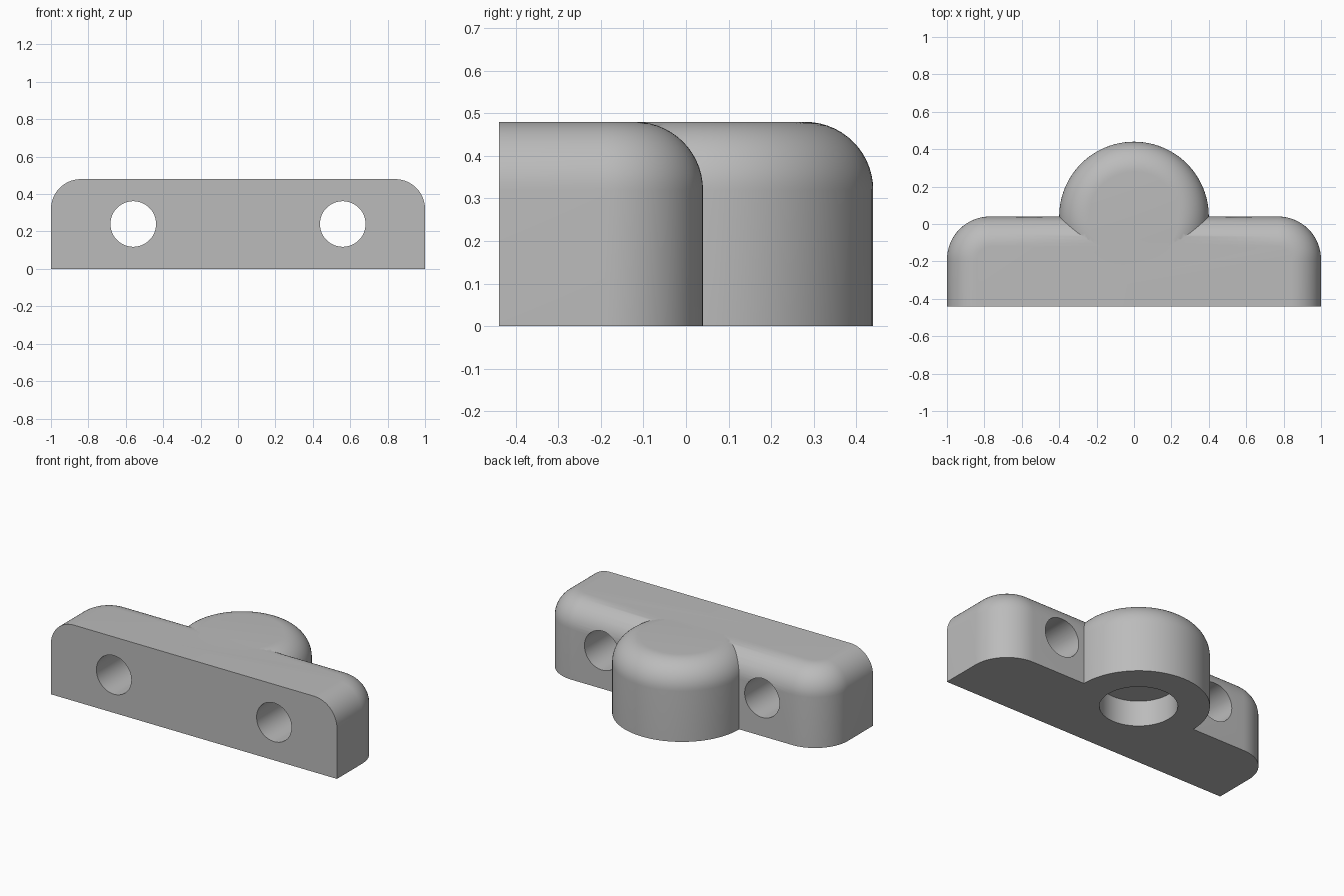
import bpy, bmesh, math

cube = bpy.data.objects.get("Cube")
if cube:
    bpy.data.objects.remove(cube, do_unlink=True)

HEIGHT, FILLET = 0.48, 0.16
BACK, FRONT, CORNER = 0.04, -0.44, 0.23

grey = bpy.data.materials.new("plain grey")
grey.use_nodes = True
grey.diffuse_color = (0.5, 0.5, 0.5, 1)
grey.node_tree.nodes["Principled BSDF"].inputs["Base Color"].default_value = (0.5, 0.5, 0.5, 1)


def arc(cx, cy, r, a0, a1, n):
    return [(cx + r * math.cos(a0 + (a1 - a0) * i / n),
             cy + r * math.sin(a0 + (a1 - a0) * i / n)) for i in range(n + 1)]


def bar_outline(inset):
    """Straight front, rounded back corners, drawn in from the ends and back."""
    r, cx, cy = CORNER - inset, 1 - CORNER, BACK - CORNER
    right = arc(cx, cy, r, 0, math.pi / 2, 16)
    left = arc(-cx, cy, r, math.pi / 2, math.pi, 16)
    return [(-1 + inset, FRONT), (1 - inset, FRONT)] + right + left


def boss_outline(inset):
    return arc(0, BACK, 0.4 - inset, 0, 2 * math.pi, 96)[:-1]


def rounded_solid(name, outline, steps=14):
    """Stack of outlines that draw in along a quarter circle at the top."""
    bm = bmesh.new()
    levels = [(0, 0)]
    for i in range(steps + 1):
        a = math.pi / 2 * i / steps
        levels.append((FILLET * (1 - math.cos(a)), HEIGHT - FILLET * (1 - math.sin(a))))
    rings = [[bm.verts.new((x, y, z)) for x, y in outline(d)] for d, z in levels]
    for low, high in zip(rings, rings[1:]):
        for i in range(len(low)):
            j = (i + 1) % len(low)
            bm.faces.new((low[i], low[j], high[j], high[i]))
    bm.faces.new(rings[0][::-1])
    bm.faces.new(rings[-1])
    bmesh.ops.recalc_face_normals(bm, faces=bm.faces)
    mesh = bpy.data.meshes.new(name)
    bm.to_mesh(mesh)
    bm.free()
    obj = bpy.data.objects.new(name, mesh)
    bpy.context.collection.objects.link(obj)
    mesh.materials.append(grey)
    return obj


def drill(name, radius, depth, location, rotation=(0, 0, 0)):
    bpy.ops.mesh.primitive_cylinder_add(vertices=64, radius=radius, depth=depth,
                                        location=location, rotation=rotation)
    obj = bpy.context.object
    obj.name = name
    obj.data.materials.append(grey)
    return obj


def combine(target, tool, operation):
    mod = target.modifiers.new(operation.lower(), 'BOOLEAN')
    mod.operation, mod.solver, mod.object = operation, 'EXACT', tool
    bpy.context.view_layer.objects.active = target
    bpy.ops.object.modifier_apply(modifier=mod.name)
    bpy.data.objects.remove(tool, do_unlink=True)


# Mounting bar joined with the round boss
bracket = rounded_solid("mounting_bracket", bar_outline)
combine(bracket, rounded_solid("boss", boss_outline), 'UNION')

# Two through holes and a blind socket underneath
for x in (-0.56, 0.56):
    combine(bracket, drill("bolt_hole", 0.122, 1.2, (x, -0.2, 0.24), (math.pi / 2, 0, 0)), 'DIFFERENCE')
combine(bracket, drill("socket", 0.22, 0.32, (0, BACK, 0)), 'DIFFERENCE')

bpy.ops.object.select_all(action='DESELECT')
bracket.select_set(True)
bpy.context.view_layer.objects.active = bracket
bpy.ops.object.shade_smooth_by_angle(angle=math.radians(30))
